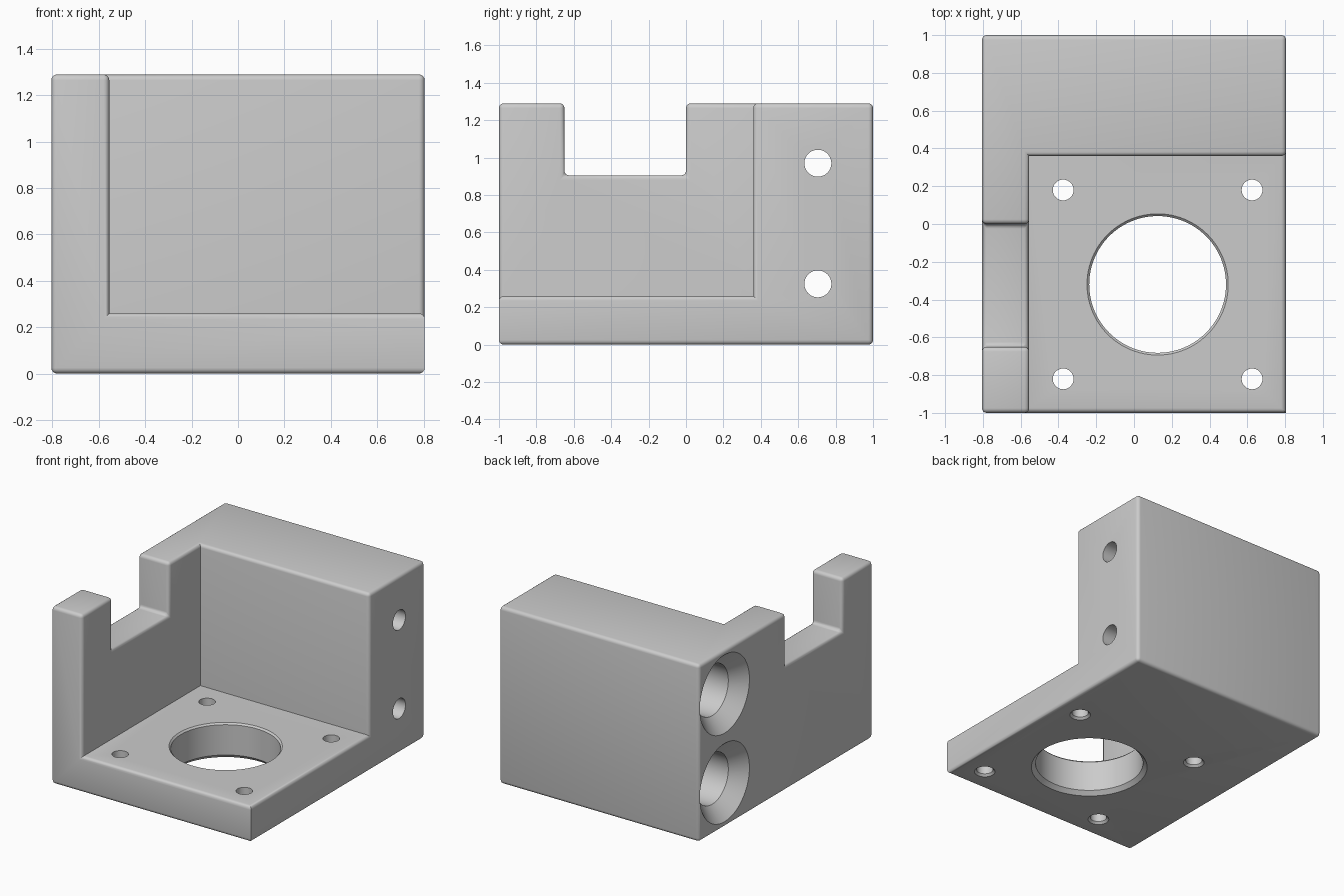
import bpy, bmesh, math
from mathutils import Matrix

cube = bpy.data.objects.get("Cube")
if cube:
    bpy.data.objects.remove(cube, do_unlink=True)

grey = bpy.data.materials.new("plain grey")
grey.use_nodes = True
colour = (0.6, 0.6, 0.6, 1)
grey.diffuse_color = colour
grey.node_tree.nodes["Principled BSDF"].inputs["Base Color"].default_value = colour

W, D, H = 0.805, 1.0, 1.29      # half width, half depth, height
WALL, BACK, FLOOR = -0.555, 0.36, 0.26
NOTCH_Z = 0.905
ROUND = 0.025


def add_object(name, bm):
    bmesh.ops.recalc_face_normals(bm, faces=bm.faces)
    mesh = bpy.data.meshes.new(name)
    bm.to_mesh(mesh)
    bm.free()
    mesh.materials.append(grey)
    obj = bpy.data.objects.new(name, mesh)
    bpy.context.collection.objects.link(obj)
    return obj


def box(name, lo, hi):
    bm = bmesh.new()
    bmesh.ops.create_cube(bm, size=1)
    for v in bm.verts:
        v.co = [lo[i] if v.co[i] < 0 else hi[i] for i in range(3)]
    return add_object(name, bm)


def lathe(name, profile, place, sides=64):
    """Closed solid turned around z from (radius, height) points."""
    bm = bmesh.new()
    rings = []
    for r, z in profile:
        rings.append([bm.verts.new((r * math.cos(i * math.tau / sides),
                                    r * math.sin(i * math.tau / sides), z))
                      for i in range(sides)])
    for a, b in zip(rings, rings[1:]):
        for i in range(sides):
            j = (i + 1) % sides
            bm.faces.new((a[i], a[j], b[j], b[i]))
    bm.faces.new(rings[0])
    bm.faces.new(rings[-1])
    bm.transform(place)
    return add_object(name, bm)


def cut(target, cutter):
    cutter.hide_render = True
    mod = target.modifiers.new("cut", 'BOOLEAN')
    mod.operation = 'DIFFERENCE'
    mod.solver = 'EXACT'
    mod.object = cutter
    bpy.context.view_layer.objects.active = target
    bpy.ops.object.modifier_apply(modifier=mod.name)
    bpy.data.objects.remove(cutter, do_unlink=True)


# Bracket body: solid block, open corner, notch in the side wall
bracket = box("motor_bracket", (-W, -D, 0), (W, D, H))
cut(bracket, box("corner_cutter", (WALL, -2, FLOOR), (2, BACK, 2)))
cut(bracket, box("notch_cutter", (-2, -0.65, NOTCH_Z), (WALL + 0.2, 0, 2)))

# Round the outer edges and the notch corners, keep the inner corners sharp
bm = bmesh.new()
bm.from_mesh(bracket.data)
bmesh.ops.remove_doubles(bm, verts=bm.verts, dist=0.0001)
bmesh.ops.dissolve_limit(bm, angle_limit=0.01, verts=bm.verts, edges=bm.edges)
bm.normal_update()


def is_rounded(edge):
    mid = (edge.verts[0].co + edge.verts[1].co) / 2
    along = edge.verts[0].co - edge.verts[1].co
    if mid.x > W - 0.01 and mid.y < -D + 0.01 and abs(along.z) > 0.1:
        return False            # square front corner of the base
    notch_corner = abs(mid.z - NOTCH_Z) < 0.01 and abs(along.x) > 0.1
    return edge.is_convex or notch_corner


bmesh.ops.bevel(bm, geom=[e for e in bm.edges if is_rounded(e)], offset=ROUND,
                offset_type='OFFSET', segments=4, profile=0.5,
                affect='EDGES', clamp_overlap=True)
bm.to_mesh(bracket.data)
bm.free()

# Large centre opening with chamfered rims
CX, CY = 0.125, -0.32
cut(bracket, lathe("centre_cutter", [
    (0.42, -0.03), (0.362, 0.028), (0.362, FLOOR - 0.012), (0.394, FLOOR + 0.02)],
    Matrix.Translation((CX, CY, 0)), 96))

# Four mounting holes, chamfered underneath
for sx in (-0.5, 0.5):
    for sy in (-0.5, 0.5):
        cut(bracket, lathe("mount_cutter", [
            (0.09, -0.02), (0.055, 0.015), (0.055, FLOOR + 0.1)],
            Matrix.Translation((CX + sx, CY + sy, 0)), 40))

# Two stepped bolt bores with conical mouths through the back block
for z in (0.325, 0.97):
    place = Matrix.Translation((-W, 0.705, z)) @ Matrix.Rotation(math.pi / 2, 4, 'Y')
    cut(bracket, lathe("bolt_cutter", [
        (0.305, -0.02), (0.185, 0.1), (0.185, 1.0), (0.072, 1.0), (0.072, 2)], place))

for obj in bpy.context.selected_objects:
    obj.select_set(False)
bracket.select_set(True)
bpy.context.view_layer.objects.active = bracket
bpy.ops.object.shade_smooth_by_angle(angle=math.radians(30))
